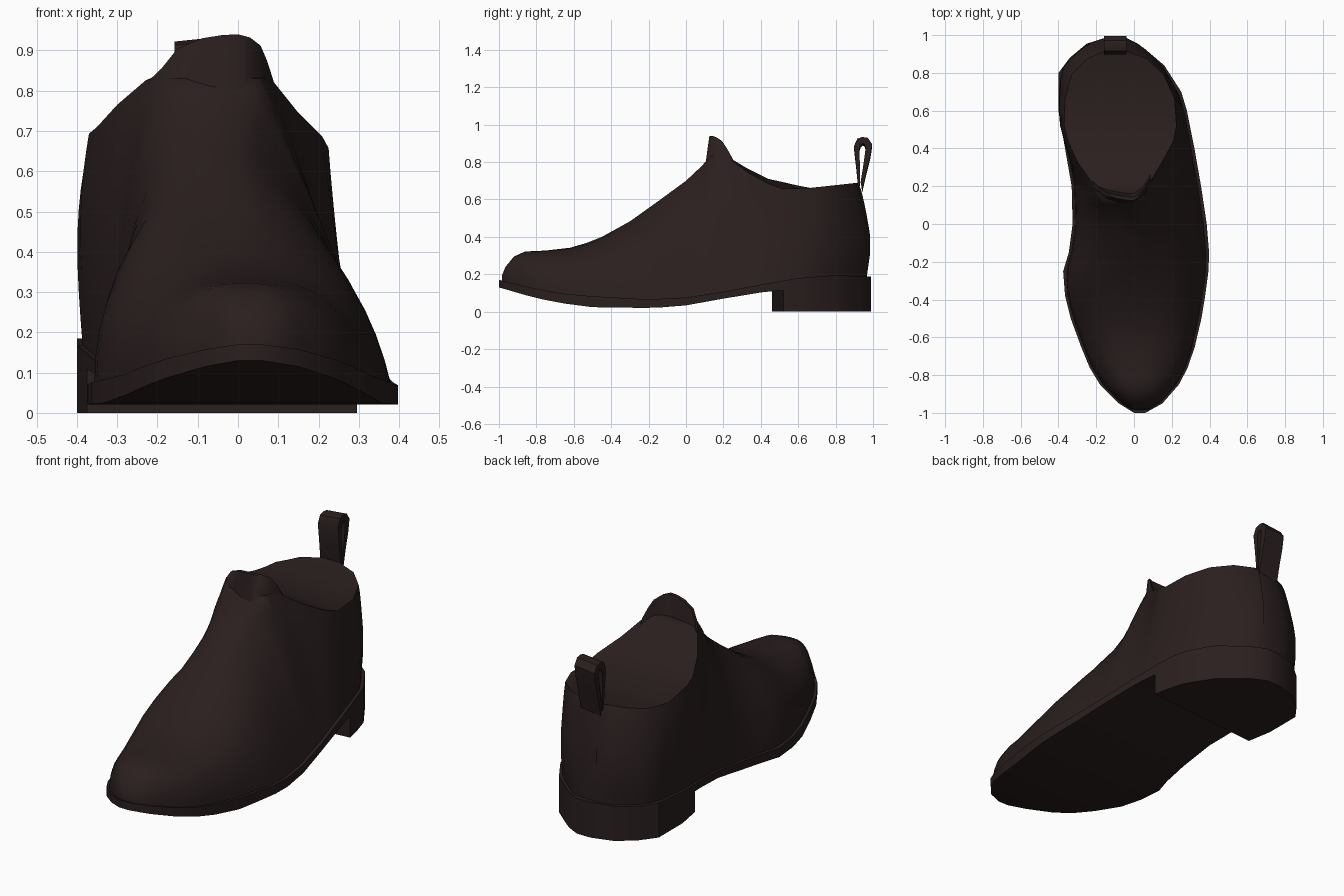
import bpy, bmesh, math

leather = bpy.data.materials.new("dark brown leather")
leather.diffuse_color = (0.0235, 0.0135, 0.0135, 1)


def look(table, y):
    """Linear lookup in a list of (y, value) pairs."""
    if y <= table[0][0]:
        return table[0][1]
    for (a, u), (b, v) in zip(table, table[1:]):
        if y <= b:
            return u + (v - u) * (y - a) / (b - a)
    return table[-1][1]


def loft(name, rings, angle=40):
    """Skin closed rings of equal length and cap both ends."""
    bm = bmesh.new()
    vs = [[bm.verts.new(p) for p in r] for r in rings]
    n = len(rings[0])
    for a, b in zip(vs, vs[1:]):
        for i in range(n):
            j = (i + 1) % n
            bm.faces.new((a[i], a[j], b[j], b[i]))
    bm.faces.new(vs[0])
    bm.faces.new(vs[-1])
    bmesh.ops.remove_doubles(bm, verts=bm.verts[:], dist=0.0005)
    bmesh.ops.recalc_face_normals(bm, faces=bm.faces[:])
    me = bpy.data.meshes.new(name)
    bm.to_mesh(me)
    bm.free()
    me.materials.append(leather)
    me.shade_smooth()
    me.set_sharp_from_angle(angle=math.radians(angle))
    ob = bpy.data.objects.new(name, me)
    bpy.context.collection.objects.link(ob)
    return ob


# Sole outline and its curved top and bottom lines
left = [(-1, .0), (-.95, -.08), (-.85, -.18), (-.76, -.235), (-.65, -.28), (-.5, -.335),
        (-.38, -.365), (-.25, -.375), (-.15, -.345), (0, -.325), (.2, -.33), (.4, -.365),
        (.6, -.4), (.8, -.4), (.88, -.34), (.955, -.25), (.99, -.13)]
right = [(-1, .06), (-.95, .15), (-.83, .255), (-.7, .31), (-.5, .357), (-.3, .39),
         (-.18, .4), (0, .385), (.2, .355), (.4, .32), (.6, .28), (.7, .25),
         (.84, .16), (.95, .03), (.99, -.05)]
welt = [(-1, .17), (-.8, .122), (-.6, .088), (-.2, .066), (0, .076), (.2, .107),
        (.4, .145), (.6, .18), (.8, .195), (.99, .188)]
under = [(-1, .13), (-.8, .072), (-.55, .025), (-.2, .02), (-.05, .025), (.2, .07),
         (.46, .113), (.99, .12)]

ys = [-1, -.975, -.95, -.9, -.85, -.76, -.65, -.5, -.38, -.25, -.15, 0, .1, .2, .3, .4,
      .5, .6, .7, .8, .84, .88, .92, .955, .99]


def slab(y, z0, z1, yr=None, drop=0):
    yr = y if yr is None else yr
    l, r = look(left, y), look(right, yr)
    return [(l, y, z0), (r, yr, z0), (r, yr, z1), (l, y, z1 - drop)]


drop = [(.2, 0), (.6, .012), (.9, .01), (.99, 0)]
loft("sole", [slab(y, look(under, y), look(welt, y), None, look(drop, y)) for y in ys], 35)

# Heel block with a slightly skewed front
loft("heel", [slab(.46, 0, .125, .52)] + [slab(y, 0, .13) for y in ys if y > .55], 35)

# Upper: height of the collar on each side, top edges, and roundness of each side
front = [(-.985, .19), (-.965, .24), (-.92, .295), (-.86, .322), (-.75, .327), (-.62, .342),
         (-.53, .368), (-.45, .4), (-.3, .483), (-.15, .59), (0, .7), (.08, .775), (.13, .83)]
top_a = front + [(.2, .835), (.23, .825), (.33, .765), (.44, .71), (.55, .687), (.7, .655),
                 (.85, .668), (.975, .69)]
top_b = front + [(.2, .835), (.23, .82), (.33, .745), (.44, .685), (.52, .657), (.68, .662),
                 (.975, .69)]
top_l = [(-.985, .01), (-.5, -.02), (-.15, -.06), (0, -.1), (.08, -.13), (.13, -.16),
         (.23, -.23), (.33, -.3), (.44, -.35), (.52, -.37), (.68, -.365),
         (.82, -.33), (.92, -.25), (.975, -.14)]
top_r = [(-.985, .03), (-.5, .02), (-.15, 0), (0, 0), (.08, .02), (.13, .045), (.2, .075),
         (.23, .09), (.33, .15), (.44, .21), (.52, .225), (.68, .215), (.82, .16),
         (.92, .07), (.975, -.05)]
round_l = [(-.3, 1), (0, .8), (.13, .65), (.3, .45), (.5, .3), (.975, .3)]
round_r = [(-.7, 1), (-.45, .85), (-.3, .7), (-.15, .5), (0, .3), (.13, .1), (.3, -.15),
           (.5, -.2), (.7, 0), (.975, .3)]
lean = [(.2, .01), (.3, -.008), (.42, -.008), (.55, .015), (.65, .038), (.69, .055)]


def side(y, xb, xt, zb, zt, rnd, bulge):
    """Curve from the welt up to the top line."""
    pts = []
    for k in range(11):
        t = k / 10
        a = t * math.pi / 2
        ex = xt + (xb - xt) * math.cos(a) ** .85
        ez = zb + (zt - zb) * math.sin(a) ** .9
        x = xb + (xt - xb) * t
        z = zb + (zt - zb) * t
        x, z = x + (ex - x) * rnd, z + (ez - z) * rnd
        x += bulge * math.sin(math.pi * t)
        ramp = min(1, max(0, (y - .5) / .475))
        pts.append((x, y - look(lean, z) * ramp, z))
    return pts


upper_rings = []
for y in [-.985, -.965, -.945, -.92, -.89, -.86, -.8, -.75, -.68, -.62, -.53, -.45, -.375, -.3,
          -.225, -.15, -.07, 0, .04, .08, .105, .13, .165, .2, .23, .28, .33, .385, .44, .52,
          .6, .68, .75, .82, .87, .92, .95, .975]:
    zb = look(welt, y) - .012
    bulge = -look([(.2, 0), (.5, .02), (.85, .02), (.975, 0)], y)
    l = side(y, look(left, y) + .014, look(top_l, y), zb, look(top_a, y), look(round_l, y), bulge)
    r = side(y, look(right, y) - .014, look(top_r, y), zb, look(top_b, y), look(round_r, y), 0)
    upper_rings.append(l + r[::-1])
loft("upper", upper_rings, 60)

# Tongue: domed flap standing at the front of the collar
tongue = []
for x, y, z in [(-.225, .215, .822), (-.19, .175, .855), (-.15, .15, .905), (-.09, .135, .93),
                (-.04, .126, .938), (0, .125, .94), (.03, .145, .932), (.056, .175, .912),
                (.072, .2, .875), (.088, .225, .825)]:
    tongue.append([(x, y, z), (x, y + .018, z), (x, y + .045, .78), (x, y - .025, .76)])
loft("tongue", tongue, 70)

# Pull loop: a bent strap at the back of the collar, slightly tilted
outer = [(.925, .65), (.912, .78), (.9, .885), (.918, .925), (.945, .934), (.975, .93),
         (.998, .895), (.988, .83), (.965, .74), (.945, .65)]
inner = [(.934, .7), (.932, .78), (.93, .87), (.936, .89), (.947, .9), (.957, .895),
         (.963, .875), (.957, .83), (.947, .76), (.937, .7)]


def tilt(x, p):
    return (x, p[0] - .04 * abs(x + .1), p[1] - (.012 if x < -.15 else 0))


x0, x1 = -.158, -.04
strap = [[tilt(x0, o), tilt(x1, o), tilt(x1, i), tilt(x0, i)] for o, i in zip(outer, inner)]
loft("pull_loop", strap, 40)
